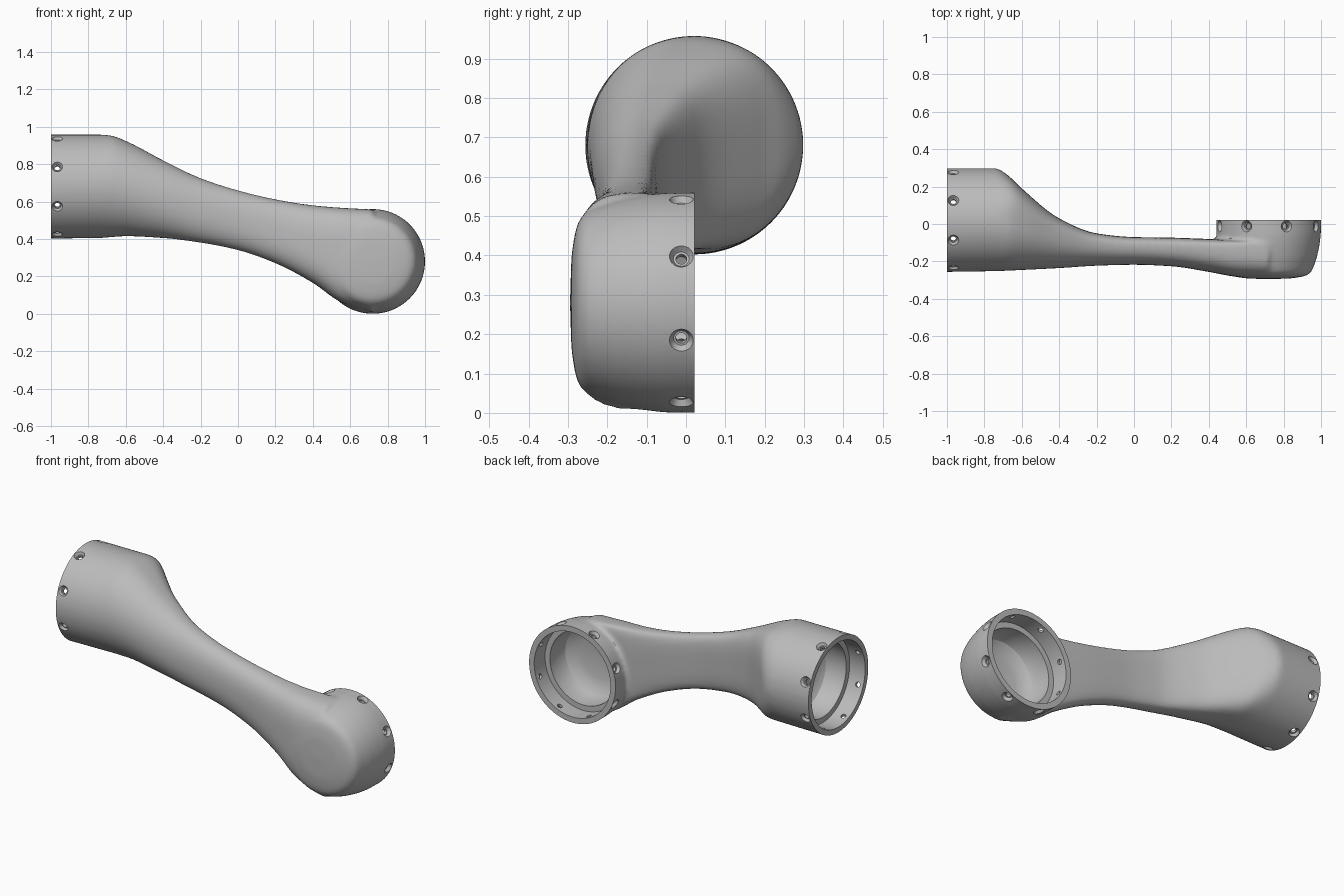
import bpy, bmesh, math
from mathutils import Matrix, Vector

cube = bpy.data.objects.get("Cube")
if cube:
    bpy.data.objects.remove(cube, do_unlink=True)

grey = bpy.data.materials.new("neutral grey")
grey.use_nodes = True
grey.diffuse_color = (0.5, 0.5, 0.5, 1)
grey.node_tree.nodes["Principled BSDF"].inputs["Base Color"].default_value = (0.5, 0.5, 0.5, 1)


def finish(bm, name):
    bmesh.ops.recalc_face_normals(bm, faces=bm.faces[:])
    mesh = bpy.data.meshes.new(name)
    bm.to_mesh(mesh)
    bm.free()
    mesh.materials.append(grey)
    ob = bpy.data.objects.new(name, mesh)
    bpy.context.collection.objects.link(ob)
    return ob


def revolve(bm, profile, matrix, steps):
    """Spin a (radius, height) profile about local z and place it."""
    part = bmesh.new()
    verts = [part.verts.new((r, 0, h)) for r, h in profile]
    edges = [part.edges.new(pair) for pair in zip(verts, verts[1:])]
    bmesh.ops.spin(part, geom=verts + edges, cent=(0, 0, 0), axis=(0, 0, 1),
                   angle=math.tau, steps=steps, use_duplicate=False)
    bmesh.ops.remove_doubles(part, verts=part.verts[:], dist=1e-5)
    bmesh.ops.transform(part, matrix=matrix, verts=part.verts[:])
    temp = bpy.data.meshes.new("temp")
    part.to_mesh(temp)
    part.free()
    bm.from_mesh(temp)
    bpy.data.meshes.remove(temp)


def apply_modifier(ob, kind, **settings):
    mod = ob.modifiers.new(kind.lower(), kind)
    for key, value in settings.items():
        setattr(mod, key, value)
    bpy.ops.object.select_all(action='DESELECT')
    ob.select_set(True)
    bpy.context.view_layer.objects.active = ob
    bpy.ops.object.modifier_apply(modifier=mod.name)


def combine(ob, other, operation):
    other.hide_render = True
    apply_modifier(ob, 'BOOLEAN', operation=operation, solver='EXACT', object=other)
    bpy.data.objects.remove(other, do_unlink=True)


def smooth_curve(xs, vs, x):
    """Monotone cubic interpolation, so that the arm has no bumps."""
    slopes = [(b - a) / (q - p) for a, b, p, q in zip(vs, vs[1:], xs, xs[1:])]
    tang = [slopes[0]]
    for a, b in zip(slopes, slopes[1:]):
        tang.append(2 * a * b / (a + b) if a * b > 0 else 0)
    tang.append(slopes[-1])
    i = max(k for k in range(len(slopes)) if xs[k] <= x + 1e-9)
    h = xs[i + 1] - xs[i]
    t = (x - xs[i]) / h
    return ((1 + 2 * t) * (1 - t) ** 2 * vs[i] + t * (1 - t) ** 2 * h * tang[i]
            + t * t * (3 - 2 * t) * vs[i + 1] + t * t * (t - 1) * h * tang[i + 1])


# Arm sections: x, bottom, top, front, widest y, back, front and back squareness
STATIONS = [
    (-1.05, .402, .958, -.257, .02, .298, 2, 2),
    (-.74, .405, .958, -.252, .02, .298, 2, 2),
    (-.68, .41, .953, -.25, 0, .265, 2, 2.5),
    (-.6, .415, .924, -.246, -.02, .19, 2, 3.5),
    (-.4, .405, .82, -.236, -.07, .03, 2.1, 3.5),
    (-.2, .38, .725, -.223, -.11, -.05, 2.2, 3.5),
    (0, .34, .66, -.218, -.12, -.07, 2.3, 3.5),
    (.2, .27, .612, -.226, -.12, -.073, 2.5, 3.5),
    (.4, .165, .58, -.256, -.12, -.08, 2.8, 3.5),
    (.55, .062, .567, -.282, -.11, -.085, 3.3, 3.5),
    (.72, .006, .558, -.29, -.1, -.088, 3.6, 3.5),
]
columns = list(zip(*STATIONS))
bm = bmesh.new()
STEPS, SIDES = 80, 72
rings = []
for s in range(STEPS + 1):
    x = columns[0][0] + (columns[0][-1] - columns[0][0]) * s / STEPS
    low, high, front, mid, back, nf, nb = [smooth_curve(columns[0], c, x) for c in columns[1:]]
    ring = []
    for k in range(SIDES):
        c, d = math.cos(math.tau * k / SIDES), math.sin(math.tau * k / SIDES)
        n, reach = (nb, back - mid) if c > 0 else (nf, mid - front)
        y = mid + math.copysign(reach * abs(c) ** (2 / n), c)
        z = (low + high) / 2 + math.copysign((high - low) / 2 * abs(d) ** (2 / n), d)
        ring.append(bm.verts.new((x, y, z)))
    rings.append(ring)
for a, b in zip(rings, rings[1:]):
    for k in range(SIDES):
        j = (k + 1) % SIDES
        bm.faces.new((a[k], a[j], b[j], b[k]))
bm.faces.new(rings[0])
bm.faces.new(rings[-1])
arm = finish(bm, "arm_link")

# Socket frames: origin on the rim, local z pointing out of the opening
shoulder = Matrix.Translation((-1, .02, .68)) @ Matrix.Rotation(-math.pi / 2, 4, 'Y')
elbow = Matrix.Translation((.72, .022, .28)) @ Matrix.Rotation(-math.pi / 2, 4, 'X')

# Domed elbow housing
bm = bmesh.new()
revolve(bm, [(0, -.317), (.12, -.313), (.18, -.304), (.21, -.294), (.229, -.277), (.241, -.25),
             (.258, -.2), (.271, -.14), (.279, -.08), (.28, 0), (.28, .05), (0, .05)], elbow, 96)
combine(arm, finish(bm, "elbow_housing"), 'UNION')

# Melt the arm and housing into one soft body
apply_modifier(arm, 'REMESH', mode='VOXEL', voxel_size=.011)
apply_modifier(arm, 'SMOOTH', factor=.5, iterations=10)

for name, frame, phase in (("shoulder", shoulder, 22.5), ("elbow", elbow, 20)):
    # Flat rim
    bm = bmesh.new()
    bmesh.ops.create_cube(bm, size=.8, matrix=frame @ Matrix.Translation((0, 0, .4)))
    combine(arm, finish(bm, name + "_trim"), 'DIFFERENCE')

    # Stepped socket
    bm = bmesh.new()
    revolve(bm, [(0, .1), (.247, .1), (.247, -.1), (.215, -.1), (.215, -.18), (.2, -.22),
                 (.17, -.242), (.12, -.255), (0, -.262)], frame, 80)
    combine(arm, finish(bm, name + "_socket"), 'DIFFERENCE')

    # Countersunk screw holes around the rim
    bm = bmesh.new()
    for k in range(8):
        place = (frame @ Matrix.Translation((0, 0, -.034))
                 @ Matrix.Rotation(math.radians(phase + 45 * k), 4, 'Z')
                 @ Matrix.Rotation(math.pi / 2, 4, 'Y'))
        revolve(bm, [(0, .21), (.014, .21), (.014, .262), (.02, .262), (.03, .278),
                     (.038, .3), (0, .3)], place, 20)
    combine(arm, finish(bm, name + "_holes"), 'DIFFERENCE')

bpy.ops.object.select_all(action='DESELECT')
arm.select_set(True)
bpy.context.view_layer.objects.active = arm
bpy.ops.object.shade_smooth_by_angle(angle=math.radians(30))
